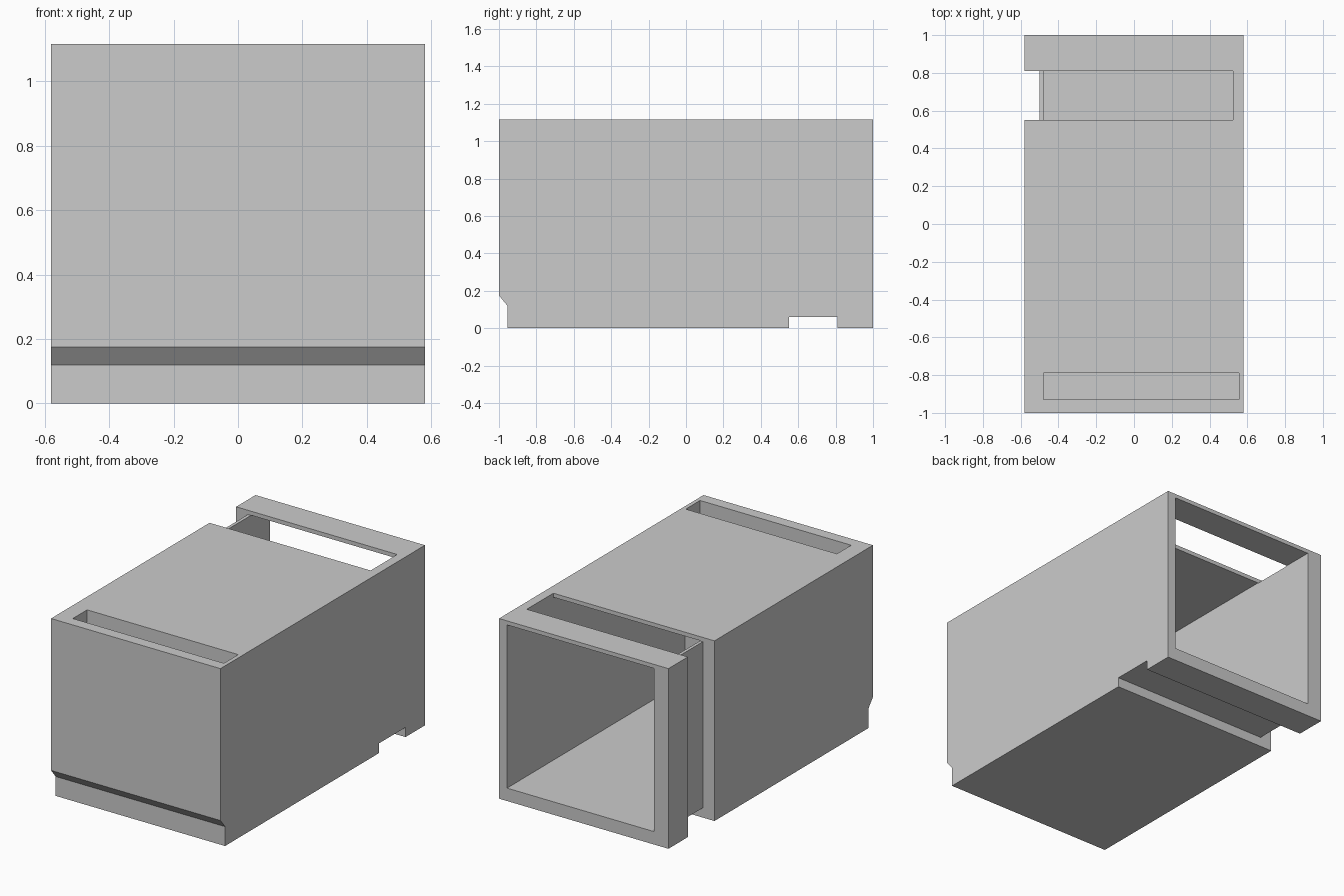
import bpy
import bmesh
from mathutils import Vector

cube = bpy.data.objects.get("Cube")
if cube:
    bpy.data.objects.remove(cube, do_unlink=True)

grey = bpy.data.materials.new("plain grey")
grey.use_nodes = True
colour = (0.6, 0.6, 0.6, 1)
grey.diffuse_color = colour
grey.node_tree.nodes["Principled BSDF"].inputs["Base Color"].default_value = colour


def extrude(name, profile, axis, start, end):
    """Extrude a flat profile along x (points are y, z) or y (points are x, z)."""
    def place(point, at):
        return (at, *point) if axis == "x" else (point[0], at, point[1])

    bm = bmesh.new()
    face = bm.faces.new([bm.verts.new(place(p, start)) for p in profile])
    offset = (end - start, 0, 0) if axis == "x" else (0, end - start, 0)
    out = bmesh.ops.extrude_face_region(bm, geom=[face])
    moved = [v for v in out["geom"] if isinstance(v, bmesh.types.BMVert)]
    bmesh.ops.translate(bm, verts=moved, vec=Vector(offset))
    bmesh.ops.recalc_face_normals(bm, faces=bm.faces)
    mesh = bpy.data.meshes.new(name)
    bm.to_mesh(mesh)
    bm.free()
    mesh.materials.append(grey)
    obj = bpy.data.objects.new(name, mesh)
    bpy.context.scene.collection.objects.link(obj)
    return obj


def rectangle(a0, a1, z0, z1):
    return [(a0, z0), (a1, z0), (a1, z1), (a0, z1)]


def cut(target, cutter):
    cutter.hide_render = True
    mod = target.modifiers.new("cut", "BOOLEAN")
    mod.operation = "DIFFERENCE"
    mod.solver = "EXACT"
    mod.object = cutter
    bpy.context.view_layer.update()
    graph = bpy.context.evaluated_depsgraph_get()
    result = bpy.data.meshes.new_from_object(target.evaluated_get(graph))
    target.modifiers.clear()
    target.data = result
    bpy.data.objects.remove(cutter, do_unlink=True)


# Outer body with a stepped toe at the lower front edge
height = 1.115
body = extrude("housing", [(-0.955, 0), (1, 0), (1, height), (-1, height),
                           (-1, 0.175), (-0.955, 0.12)], "x", -0.58, 0.58)

# Deep cavity open at the back
cut(body, extrude("cavity_cutter", rectangle(-0.48, 0.525, 0.08, 1.09), "y", -0.74, 1.2))

# Band groove under the floor, up one side and through the roof
band = [(0.7, -0.1), (0.7, 0.06), (-0.5, 0.06), (-0.5, 1.088),
        (0.523, 1.088), (0.523, 1.3), (-0.7, 1.3), (-0.7, -0.1)]
cut(body, extrude("band_cutter", band, "y", 0.55, 0.81))

# Narrow pocket in the roof near the front
cut(body, extrude("front_slot_cutter", rectangle(-0.48, 0.555, 0.08, 1.3), "y", -0.93, -0.79))

for poly in body.data.polygons:
    poly.use_smooth = False
